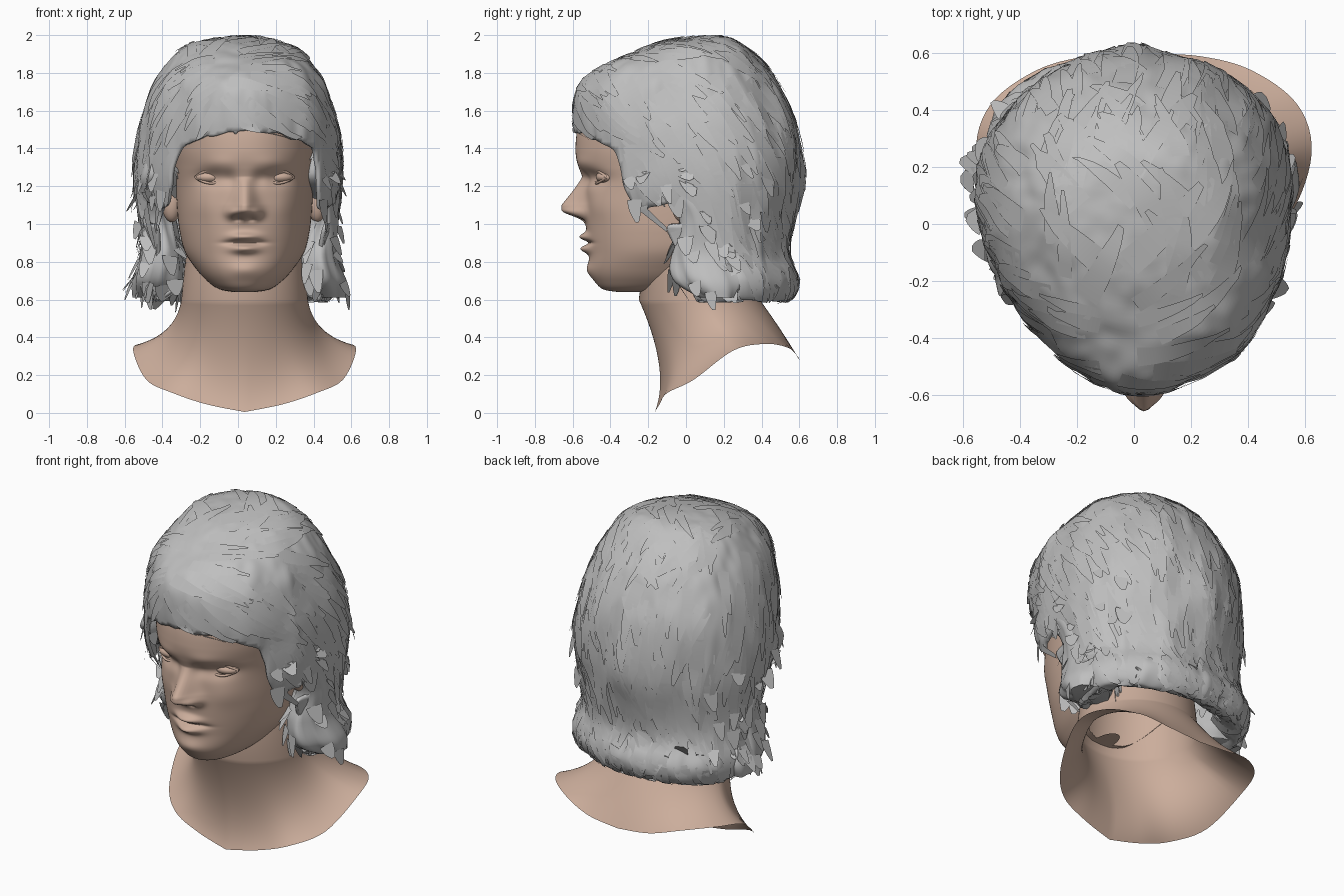
import bpy, bmesh, random
from math import sin, cos, pi, exp, floor, degrees, radians
from mathutils import Vector, noise
from mathutils.bvhtree import BVHTree

random.seed(7)
if "Cube" in bpy.data.objects:
    bpy.data.objects.remove(bpy.data.objects["Cube"])


def material(name, rgb):
    m = bpy.data.materials.new(name)
    m.use_nodes = True
    m.diffuse_color = (*rgb, 1)
    m.node_tree.nodes["Principled BSDF"].inputs["Base Color"].default_value = (*rgb, 1)
    return m


skin = material("skin", (0.60, 0.42, 0.33))
grey = material("grey_hair", (0.52, 0.52, 0.52))
CX = 0.035  # the face sits a little off centre


def spline(keys, t):
    """Catmull-Rom point through keys, t runs from 0 to len(keys) - 1."""
    last = len(keys) - 1
    i = min(int(floor(t)), last - 1)
    f = t - i
    a, b, c, d = (Vector(keys[max(0, min(last, i + k))]) for k in (-1, 0, 1, 2))
    return b + (c - a) * (f / 2) + (a - b * 2.5 + c * 2 - d / 2) * f ** 2 \
        + ((b - c) * 1.5 + (d - a) / 2) * f ** 3


def oval(phi, half, front, back, middle, power):
    """Egg-shaped outline point; phi = 0 faces the front."""
    cy = front + middle * (back - front)
    s, c = sin(phi), cos(phi)
    x = half * abs(s) ** (2 / power) * (1 if s >= 0 else -1)
    reach = cy - front if c > 0 else back - cy
    y = cy - reach * abs(c) ** (2 / power) * (1 if c > 0 else -1)
    return x, y


def finish(name, bm, mat, angle=60):
    bmesh.ops.recalc_face_normals(bm, faces=bm.faces)
    mesh = bpy.data.meshes.new(name)
    bm.to_mesh(mesh)
    bm.free()
    mesh.materials.append(mat)
    ob = bpy.data.objects.new(name, mesh)
    bpy.context.collection.objects.link(ob)
    bpy.ops.object.select_all(action="DESELECT")
    ob.select_set(True)
    bpy.context.view_layer.objects.active = ob
    bpy.ops.object.shade_smooth_by_angle(angle=radians(angle))
    return ob


def loft(rings, keep=lambda j, p: True, caps=()):
    bm = bmesh.new()
    rows = [[bm.verts.new(p) for p in ring] for ring in rings]
    n = len(rows[0])
    for low, high in zip(rows, rows[1:]):
        for j in range(n):
            k = (j + 1) % n
            if keep(j, low[j].co):
                bm.faces.new((low[j], low[k], high[k], high[j]))
    for c in caps:
        bm.faces.new(rows[c])
    bmesh.ops.delete(bm, geom=[v for v in bm.verts if not v.link_faces], context="VERTS")
    bmesh.ops.recalc_face_normals(bm, faces=bm.faces)
    return bm


def ball(name, centre, size, mat):
    bm = bmesh.new()
    bmesh.ops.create_uvsphere(bm, u_segments=32, v_segments=20, radius=1)
    for v in bm.verts:
        v.co = Vector(a * b for a, b in zip(v.co, size)) + Vector(centre)
    return finish(name, bm, mat)


# Head: stacked ovals (height, half width, front, back) with the features pushed out
head_keys = [(.64, .06, -.36, -.1), (.655, .135, -.44, .05), (.70, .2, -.485, .2),
             (.76, .255, -.51, .3), (.85, .315, -.512, .4), (.95, .342, -.525, .45),
             (1.05, .355, -.533, .48), (1.2, .365, -.54, .5), (1.3, .372, -.565, .5),
             (1.4, .38, -.585, .5), (1.55, .39, -.56, .5), (1.72, .35, -.46, .42),
             (1.85, .18, -.22, .22)]
# offset from the middle, height, width, tallness, push
features = [(.13, 1.32, .1, .04, .012), (.17, 1.245, .085, .045, -.035),
            (.075, 1.24, .035, .04, -.015), (.22, 1.1, .08, .08, .014),
            (.065, 1.06, .032, .03, .04), (.03, .932, .055, .022, .028),
            (.02, .868, .06, .024, .025), (.055, .9, .06, .012, -.016),
            (.03, .755, .06, .04, .01), (.035, 1.025, .018, .012, -.02)]


def face_push(x, z):
    total = sum(amp * exp(-((x - s * fx) / w) ** 2 - ((z - fz) / h) ** 2)
                for fx, fz, w, h, amp in features for s in (-1, 1))
    along = max(0, min(1, (1.25 - z) / .15))
    drop = exp(-((1.075 - z) / .042) ** 2) if z < 1.075 else 1
    return total + .124 * along * drop * exp(-(x / (.032 + .03 * along)) ** 2)


SEG, STEP = 176, 20
rings = []
for i in range((len(head_keys) - 1) * STEP + 1):
    z, half, front, back = spline(head_keys, i / STEP)
    ring = []
    for j in range(SEG):
        x, y = oval(2 * pi * j / SEG, half, front, back, .5, 2.15)
        if y < -.1:
            y -= face_push(x, z)
        ring.append((x + CX, y, z))
    rings.append(ring)


def outside_neck(j, p):
    return p.z > .9 or ((p.x - CX) / .3) ** 2 + ((p.y - .07) / .28) ** 2 > 1


finish("head", loft(rings, outside_neck, caps=(0, -1)), skin)

# Neck and open shoulder drape, flaring from the neck oval to a curved hem
hem = [(0, -.165, .005), (.2, -.14, .045), (.38, -.1, .105), (.52, .04, .175),
       (.59, .25, .33), (.54, .42, .365), (.38, .54, .345), (.2, .59, .3), (0, .6, .28)]
rings = [[] for _ in range(26)]
for j in range(96):
    phi = 2 * pi * j / 96
    u = phi if phi <= pi else 2 * pi - phi
    edge = spline(hem, u / pi * 8)
    if phi > pi:
        edge.x = -edge.x
    top = Vector((*oval(phi, .3, -.2, .35, .5, 2), .95))
    neck = Vector((*oval(phi, .335, -.25, .39, .5, 2), .6))
    mid = Vector((*oval(phi, .36, -.08, .52, .5, 2), .42 - .2 * max(0, cos(phi))))
    path = [top] + [neck * (1 - t) ** 2 + mid * 2 * t * (1 - t) + edge * t * t
                    for t in (k / 24 for k in range(25))]
    for ring, p in zip(rings, path):
        ring.append(p + Vector((CX, 0, 0)))
finish("neck_and_shoulders", loft(rings), skin)

# Eyes, eyelids and ears
for side, s in (("left", 1), ("right", -1)):
    ball(side + "_eye", (CX + s * .175, -.417, 1.248), (.085, .06, .036), skin)
    ball(side + "_ear", (CX + s * .385, -.02, 1.12), (.055, .06, .11), skin)
    for lid, lift in (("upper", .036), ("lower", -.032)):
        cu = bpy.data.curves.new(side + "_lid", "CURVE")
        cu.dimensions = "3D"
        cu.bevel_depth = .007
        sp = cu.splines.new("POLY")
        sp.points.add(12)
        for k, pt in enumerate(sp.points):
            a = -1 + k / 6
            pt.co = (CX + s * (.175 + .085 * a), -.474 + .035 * a * a + .018 * a,
                     1.248 + lift * (1 - a * a), 1)
        cu.materials.append(skin)
        ob = bpy.data.objects.new(f"{side}_{lid}_eyelid", cu)
        bpy.context.collection.objects.link(ob)

# Hair cap: tucked under at the nape, rising over the crown
hair_keys = [(.70, .34, -.15, .42), (.62, .42, -.15, .47), (.60, .49, -.16, .55),
             (.70, .525, -.25, .605), (.84, .505, -.3, .55), (1.02, .52, -.44, .57),
             (1.2, .54, -.55, .61), (1.38, .54, -.575, .61), (1.55, .52, -.595, .575),
             (1.72, .465, -.575, .495), (1.82, .41, -.48, .43), (1.9, .34, -.32, .36),
             (1.96, .235, -.15, .28), (1.985, .1, 0, .22), (1.99, .01, .1, .12)]
HSEG, HSTEP = 192, 9
rings = []
for i in range((len(hair_keys) - 1) * HSTEP + 1):
    z, half, front, back = spline(hair_keys, i / HSTEP)
    ring = []
    for j in range(HSEG):
        x, y = oval(2 * pi * j / HSEG, max(half, .005), front, back, .58, 2)
        wave = .04 * noise.noise((x * 5, y * 5, z * 2)) + .02 * noise.noise((x * 16, y * 16, z * 3))
        lean = .045 * max(0, min(1, -y / .4))
        ring.append((x * (1 + wave) + lean, y * (1 + wave), z + wave * .2))
    rings.append(ring)


def hairline(j, p):
    """True where hair grows: above the brow, sideburns and around the ears."""
    phi = degrees(min(j, HSEG - j) * 2 * pi / HSEG)
    rag = .04 * noise.noise((j * .4, 3, 0))
    if phi < 44:
        return p.z > 1.48 - .1 * (phi / 44) ** 2 + rag
    if phi < 61:
        return p.z > 1.38 - .31 * min(1, (phi - 44) / 4) + rag
    return not (phi < 75 and .99 < p.z < 1.1)


def strand_roots(bm, on_cap):
    return [(f.calc_center_median(), f.normal.copy(), f.calc_area(), on_cap) for f in bm.faces]


cap = loft(rings, hairline, caps=(-1,))
for _ in range(5):  # soften the stepped hairline
    moved = {v: sum((e.other_vert(v).co for e in v.link_edges if e.is_boundary), v.co) / 3
             for v in cap.verts if sum(e.is_boundary for e in v.link_edges) == 2}
    for v, co in moved.items():
        v.co = co
tree = BVHTree.FromBMesh(cap)
roots = strand_roots(cap, True)
hair = finish("hair_cap", cap, grey)
mod = hair.modifiers.new("thickness", "SOLIDIFY")
mod.thickness, mod.offset = .02, -1

# Side locks: over the temple, pinched behind the ear, rolled out beside the neck
lock_keys = [(1.42, .41, -.05, .05, .14), (1.25, .42, -.08, .095, .2),
             (1.12, .45, .03, .08, .13), (1.0, .43, .08, .095, .12),
             (.84, .41, .1, .11, .17), (.7, .43, .14, .13, .18), (.61, .45, .18, .11, .1)]
for side, s in (("left", 1), ("right", -1)):
    rings = []
    for i in range(49):
        z, cx, cy, rx, ry = spline(lock_keys, i / 8)
        ring = []
        for j in range(40):
            a = 2 * pi * j / 40
            r = 1 + .2 * noise.noise((cos(a) * 2.5, sin(a) * 2.5 + s, z * 4))
            ring.append((.005 + s * (cx + rx * r * cos(a)), cy + ry * r * sin(a), z))
        rings.append(ring)
    lock = loft(rings, caps=(0, -1))
    roots += strand_roots(lock, False)
    finish(side + "_side_lock", lock, grey)

# Loose strands: tapered strips laid along the hair, lifting away low on the sides
strands = bmesh.new()
for c, n, _, on_cap in random.choices(roots, weights=[r[2] for r in roots], k=620):
    if c.z < .64 or (c.y < -.35 and c.z < 1.58):
        continue
    sweep = (1 if c.x > -.1 else -1) if c.y < -.3 and c.z > 1.4 else 0
    flow = Vector((random.uniform(-.5, .5) + sweep, .5 if c.z > 1.3 else .2,
                   -1 if c.z < 1.85 else -.3))
    flow = (flow - n * flow.dot(n)).normalized()
    across = n.cross(flow)
    hugging = on_cap and (c.z > 1.35 or abs(c.x) < .4 or random.random() < .65)
    length = random.uniform(.22, .42) if hugging else random.uniform(.06, .12)
    width = random.uniform(.025, .05)
    pairs = []
    for k in range(7):
        t = k / 6
        w = width * (1 - .75 * t * t)
        pair = []
        for e in (-1, 1):
            p = c + flow * length * t + across * (w * e + .12 * length * t * t)
            if hugging:
                hit, normal, _i, _d = tree.find_nearest(p)
                p = hit + normal * (.003 + .008 * t)
            else:
                p += n * (.005 + .03 * t)
            p.z = min(p.z, 2)
            pair.append(strands.verts.new(p))
        pairs.append(pair)
    for a, b in zip(pairs, pairs[1:]):
        strands.faces.new((a[0], a[1], b[1], b[0]))
finish("hair_strands", strands, grey, 40)
